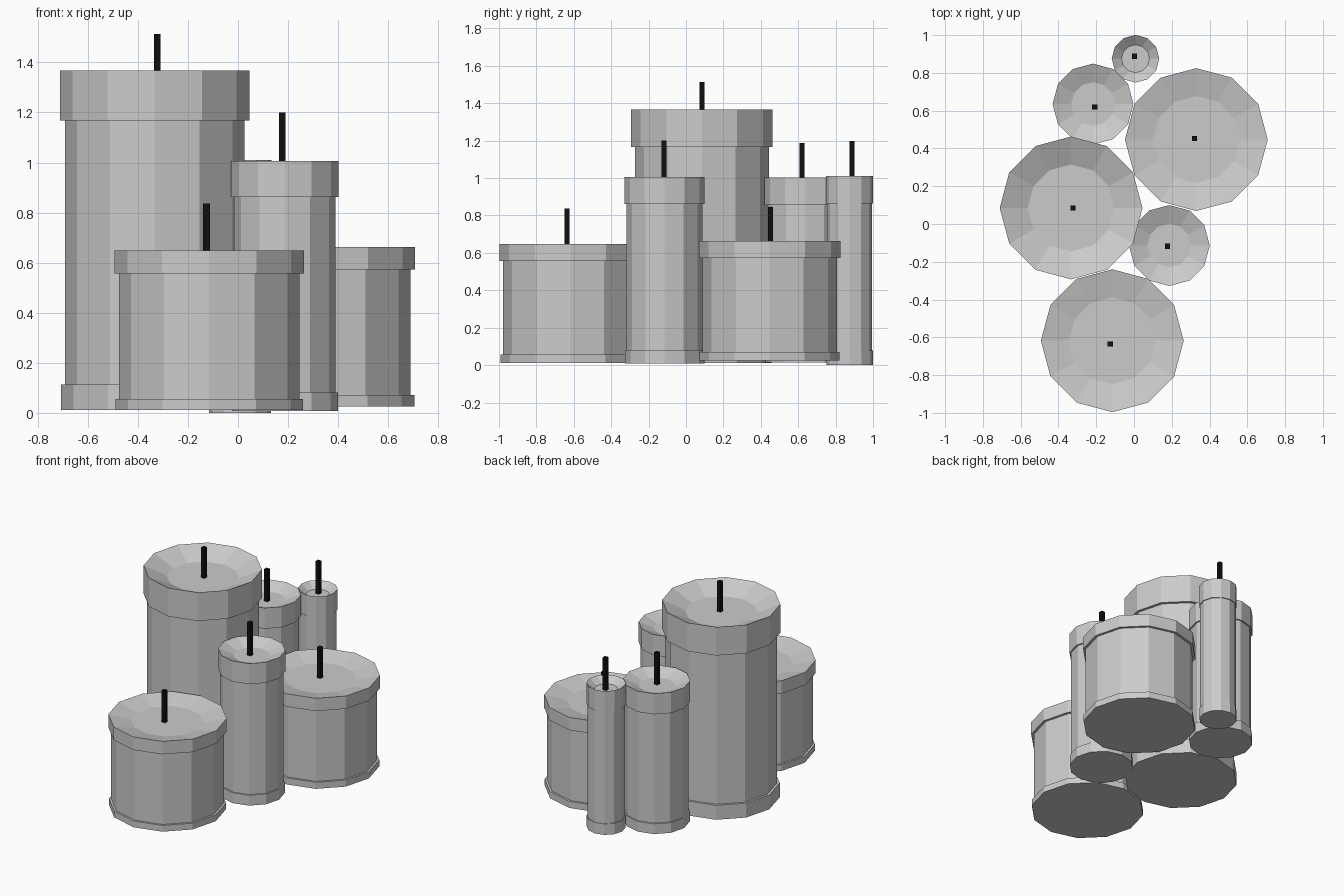
import bpy, bmesh
from math import cos, sin, pi

if "Cube" in bpy.data.objects:
    bpy.data.objects.remove(bpy.data.objects["Cube"])

SIDES = 12
black = bpy.data.materials.new("wick_black")
black.diffuse_color = (0.005, 0.005, 0.005, 1)
black.use_nodes = True
black.node_tree.nodes["Principled BSDF"].inputs["Base Color"].default_value = black.diffuse_color


def make_object(name, bm, loc):
    bmesh.ops.recalc_face_normals(bm, faces=bm.faces)
    mesh = bpy.data.meshes.new(name)
    bm.to_mesh(mesh)
    bm.free()
    ob = bpy.data.objects.new(name, mesh)
    ob.location = loc
    bpy.context.collection.objects.link(ob)
    return ob


def lathe(name, profile, loc):
    """Revolve (radius, z) points into a flat-shaded solid, closed at both ends."""
    bm = bmesh.new()
    rings = [[bm.verts.new((r * cos(2 * pi * i / SIDES), r * sin(2 * pi * i / SIDES), z))
              for i in range(SIDES)] for r, z in profile]
    for a, b in zip(rings, rings[1:]):
        for i in range(SIDES):
            j = (i + 1) % SIDES
            bm.faces.new((a[i], a[j], b[j], b[i]))
    bm.faces.new(rings[0][::-1])
    bm.faces.new(rings[-1])
    return make_object(name, bm, loc)


def candle(name, x, y, r, body, dish, z0, base, collar, top, depth, wick):
    # wax: foot flange, body, collar and a sunken dish on top
    lathe(name + "_wax", [(r * 0.99, z0), (r * 0.99, base), (body, base), (body, collar),
                          (r, collar), (r, top), (dish, top - depth)], (x, y, 0))
    # wick: thin square post standing in the dish
    wx, wy, wtop = wick
    bottom = top - depth - 0.01
    bm = bmesh.new()
    bmesh.ops.create_cube(bm, size=1)
    bmesh.ops.scale(bm, vec=(0.027, 0.027, wtop - bottom), verts=bm.verts)
    ob = make_object(name + "_wick", bm, (wx, wy, (wtop + bottom) / 2))
    ob.data.materials.append(black)


# wide candles
candle("tall_wide_candle", -0.333, 0.085, 0.378, 0.358, 0.23,
       0.012, 0.113, 1.167, 1.367, 0.066, (-0.323, 0.085, 1.513))
candle("front_wide_candle", -0.115, -0.618, 0.378, 0.36, 0.23,
       0.012, 0.056, 0.557, 0.648, 0.034, (-0.126, -0.636, 0.837))
candle("right_wide_candle", 0.33, 0.447, 0.378, 0.36, 0.23,
       0.025, 0.071, 0.573, 0.663, 0.034, (0.32, 0.452, 0.845))
# slim candles
candle("front_slim_candle", 0.187, -0.114, 0.214, 0.203, 0.116,
       0.008, 0.081, 0.862, 1.007, 0.04, (0.177, -0.118, 1.2))
candle("back_slim_candle", -0.217, 0.635, 0.214, 0.203, 0.116,
       0.015, 0.087, 0.857, 1.003, 0.04, (-0.208, 0.619, 1.187))
candle("thin_candle", 0.008, 0.875, 0.126, 0.12, 0.074,
       0.0, 0.077, 0.865, 1.01, 0.04, (0.003, 0.888, 1.197))
